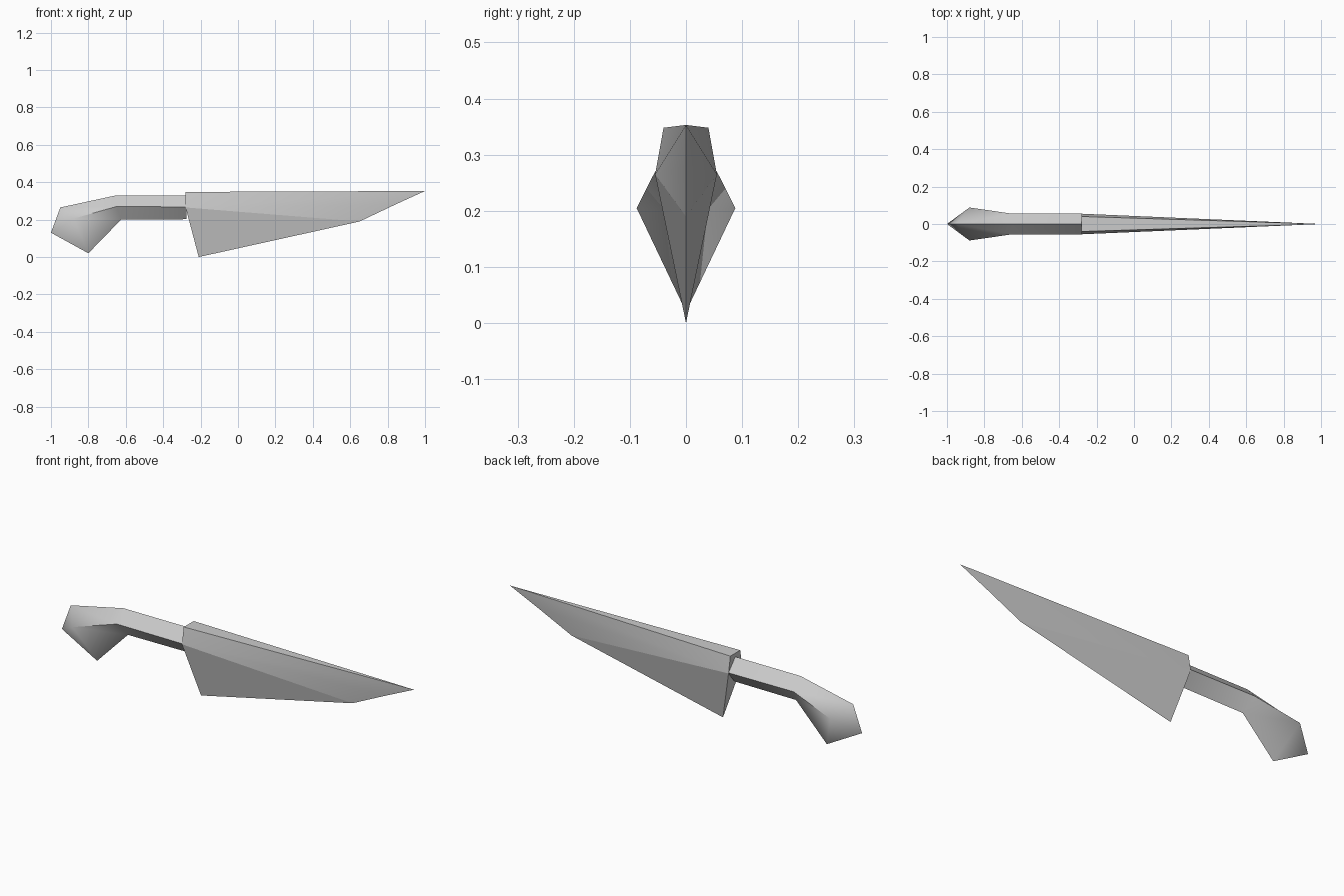
import bpy
import bmesh

cube = bpy.data.objects.get("Cube")
if cube:
    bpy.data.objects.remove(cube, do_unlink=True)

steel = bpy.data.materials.new("plain_grey")
steel.use_nodes = True
grey = (0.6, 0.6, 0.6, 1)
steel.diffuse_color = grey
steel.node_tree.nodes["Principled BSDF"].inputs["Base Color"].default_value = grey


def build(name, points, half_faces, end_faces, sharp):
    """Mirror the -y half across y = 0 and weld it along the centre outline."""
    bm = bmesh.new()
    verts = {}
    for key, (x, y, z) in points.items():
        verts[key, -1] = bm.verts.new((x, -y, z))
        verts[key, 1] = bm.verts.new((x, y, z)) if y else verts[key, -1]
    for side in (-1, 1):
        for face in half_faces:
            bm.faces.new([verts[key, side] for key in face.split()])
    # Faces that span both sides: one chain, then the same chain mirrored back
    for face in end_faces:
        loop = [verts[k, -1] for k in face.split()]
        loop += [verts[k, 1] for k in reversed(face.split()) if points[k][1]]
        bm.faces.new(loop)
    bmesh.ops.recalc_face_normals(bm, faces=bm.faces)
    for face in bm.faces:
        face.smooth = True
    for pair in sharp:
        a, b = pair.split()
        for side in (-1, 1):
            edge = bm.edges.get((verts[a, side], verts[b, side]))
            if edge:
                edge.smooth = False
    # Keep the folded outline and end caps crisp
    for edge in bm.edges:
        if edge.is_manifold and edge.calc_face_angle() > 1.1:
            edge.smooth = False
    mesh = bpy.data.meshes.new(name)
    bm.to_mesh(mesh)
    bm.free()
    mesh.materials.append(steel)
    obj = bpy.data.objects.new(name, mesh)
    bpy.context.collection.objects.link(obj)
    return obj


# Blade: flat spine, upper side, thin tip facet and broad cutting bevel
build(
    "blade",
    {
        "spine": (-0.28, 0.04, 0.348),
        "ridge": (-0.28, 0.055, 0.265),
        "heel": (-0.21, 0, 0),
        "belly": (0.65, 0, 0.19),
        "nose": (0.84, 0, 0.28),
        "tip": (1, 0, 0.353),
    },
    ["spine ridge tip", "ridge nose tip", "ridge belly nose", "ridge heel belly"],
    ["spine tip", "spine ridge", "ridge heel"],
    ["ridge belly", "spine tip", "spine ridge", "ridge heel"],
)

# Handle: diamond-section grip that swells into a drooping faceted pommel
build(
    "handle",
    {
        "butt": (-1, 0, 0.13),
        "crown": (-0.95, 0, 0.265),
        "drop": (-0.8, 0, 0.02),
        "swell": (-0.88, 0.088, 0.205),
        "neck_top": (-0.65, 0, 0.33),
        "neck_side": (-0.65, 0.055, 0.27),
        "neck_low": (-0.625, 0, 0.2),
        "end_top": (-0.275, 0, 0.33),
        "end_side": (-0.275, 0.055, 0.268),
        "end_low": (-0.275, 0, 0.202),
    },
    [
        "butt crown swell",
        "butt swell drop",
        "crown neck_top neck_side swell",
        "swell neck_side neck_low drop",
        "neck_top end_top end_side neck_side",
        "neck_side end_side end_low neck_low",
    ],
    ["end_top end_side end_low"],
    ["neck_side end_side"],
)
